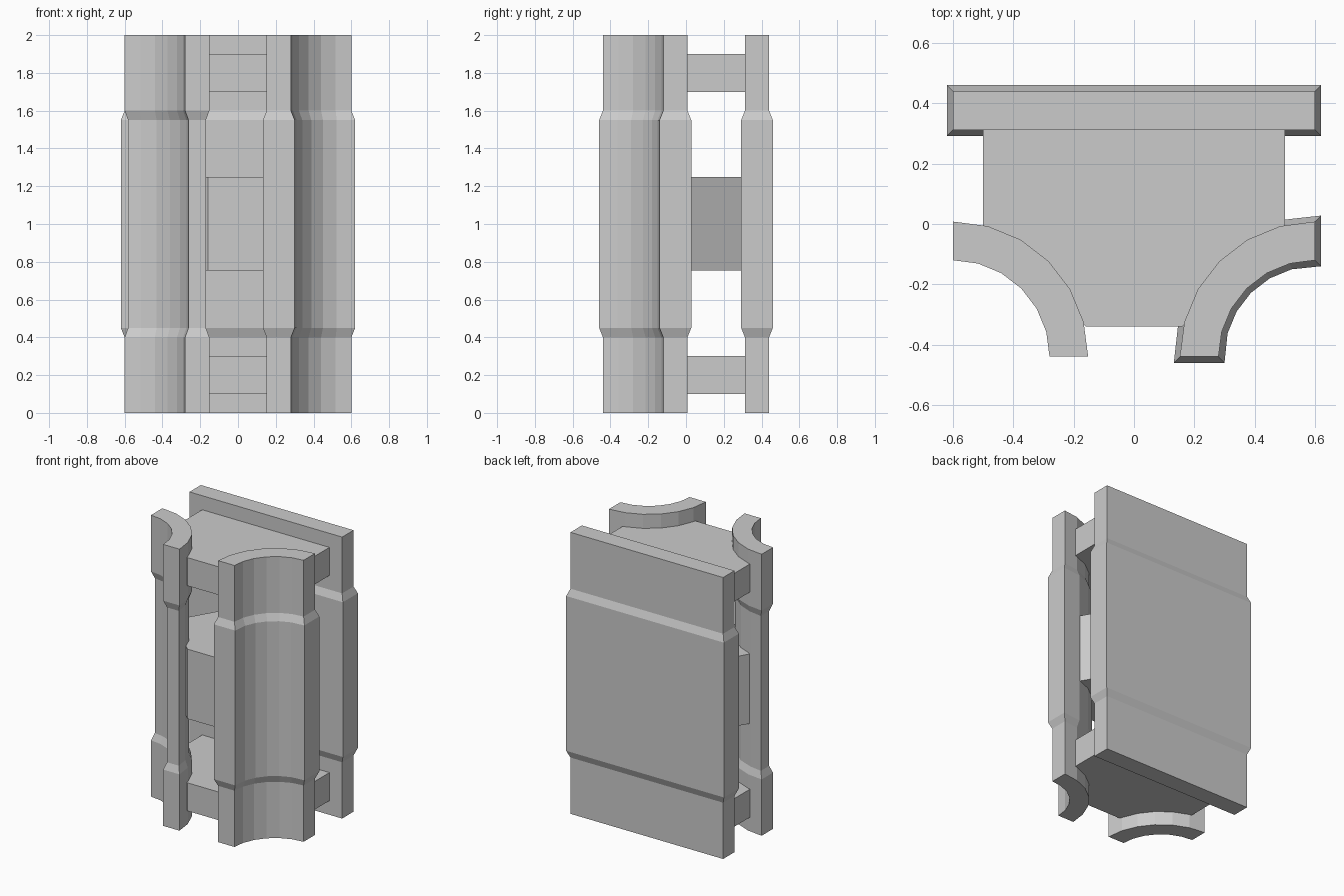
import bpy, bmesh, math

if "Cube" in bpy.data.objects:
    bpy.data.objects.remove(bpy.data.objects["Cube"])


def loft(name, layers):
    """Stack closed outlines, given as (z, [(x, y), ...]), into a capped solid."""
    bm = bmesh.new()
    rings = [[bm.verts.new((x, y, z)) for x, y in pts] for z, pts in layers]
    n = len(rings[0])
    for a, b in zip(rings, rings[1:]):
        for i in range(n):
            j = (i + 1) % n
            bm.faces.new((a[i], a[j], b[j], b[i]))
    bm.faces.new(rings[0][::-1])
    bm.faces.new(rings[-1])
    bmesh.ops.recalc_face_normals(bm, faces=bm.faces)
    mesh = bpy.data.meshes.new(name)
    bm.to_mesh(mesh)
    bm.free()
    obj = bpy.data.objects.new(name, mesh)
    bpy.context.collection.objects.link(obj)
    return obj


def plate_outline(d):
    x, y0, y1 = 0.6 + d, 0.312 - d, 0.44 + d
    return [(-x, y0), (x, y0), (x, y1), (-x, y1)]


def curve_outline(d, side):
    """Quarter ring around the front corner, thickened by d on every side."""
    def arc(r):
        pts = []
        for i in range(7):
            a = math.radians(90 + 15 * i)
            x, y = 0.6 + r * math.cos(a), -0.44 + r * math.sin(a)
            if i == 0:
                x += d
            if i == 6:
                y -= d
            pts.append((side * x, y))
        return pts
    return arc(0.448 + d) + arc(0.32 - d)[::-1]


def banded(outline, d):
    """Plain ends with a swollen or recessed middle band."""
    return [(0, outline(0)), (0.4, outline(0)), (0.45, outline(d)),
            (1.55, outline(d)), (1.6, outline(0)), (2, outline(0))]


# Outer shells: back plate, swollen right curve, recessed left curve
loft("back_plate", banded(plate_outline, 0.02))
loft("right_curved_wall", banded(lambda d: curve_outline(d, 1), 0.02))
loft("left_curved_wall", banded(lambda d: curve_outline(d, -1), -0.018))

# Connecting blocks, with front corners cut off inside the curved walls
half = [(0.16, -0.34), (0.5, -0.005), (0.5, 0.32)]
slab = half + [(-x, y) for x, y in reversed(half)]
for name, z0, z1 in (("lower_slab", 0.1, 0.3), ("upper_slab", 1.7, 1.9)):
    loft(name, [(z0, slab), (z1, slab)])

# Middle block narrows towards the back plate
half = [(0.16, -0.34), (0.485, -0.02), (0.29, 0.31)]
core = half + [(-x, y) for x, y in reversed(half)]
loft("middle_block", [(0.755, core), (1.25, core)])
